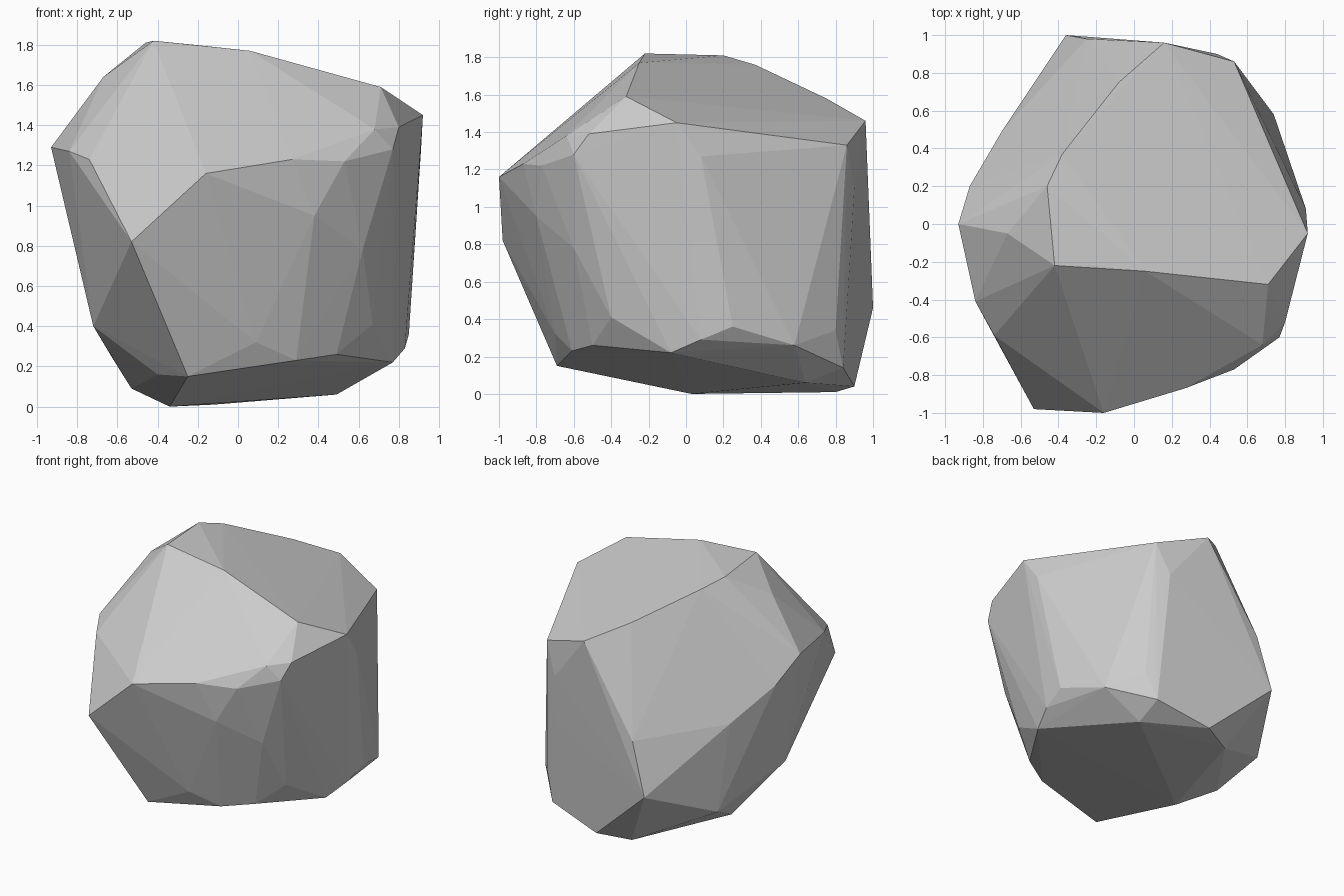
import bpy
import bmesh

# Corner points of the boulder, grouped by height (x, y, z)
crown = [
    (-.42, -.22, 1.82), (-.22, -.22, 1.80), (.06, -.25, 1.77), (.71, -.32, 1.59),
    (-.46, .20, 1.81), (-.38, .37, 1.76), (-.08, .75, 1.58), (.16, .96, 1.46),
    (-.67, -.05, 1.64),
]
shoulder = [
    (.92, -.05, 1.45), (.53, .86, 1.33), (.80, -.52, 1.39), (.77, -.60, 1.28),
    (.68, -.64, 1.38), (.53, -.77, 1.22), (.27, -.87, 1.23), (-.16, -1.0, 1.16),
    (-.53, -.98, .82), (-.74, -.59, 1.23), (-.84, -.41, 1.27), (-.93, 0, 1.29),
    (-.87, .20, 1.12),
]
waist = [
    (-.70, .49, .90), (-.25, .98, .84), (-.36, 1.0, .46), (.44, .90, 1.10),
    (.46, .88, .76), (.62, -.60, .78), (.38, -.80, .95), (.91, .08, 1.27),
    (.67, -.40, .41),
]
base = [
    (-.25, -.69, .15), (.09, -.70, .32), (.29, -.61, .23), (.49, -.50, .26),
    (.77, -.08, .22), (.83, .08, .29), (.85, .25, .36), (.74, .58, .26),
    (.57, .80, .34), (.50, .84, .14), (.10, .90, .04), (-.12, .80, .01),
    (.49, .64, .06), (-.34, .03, 0), (-.53, .23, .09), (-.63, .53, .25),
    (-.72, -.13, .40), (-.40, -.42, .16),
]

# Wrap the corners in a convex hull with flat facets
bm = bmesh.new()
for p in crown + shoulder + waist + base:
    bm.verts.new(p)
hull = bmesh.ops.convex_hull(bm, input=bm.verts[:])
unused = {g for g in hull["geom_interior"] if isinstance(g, bmesh.types.BMVert)}
bmesh.ops.delete(bm, geom=list(unused), context='VERTS')
bmesh.ops.recalc_face_normals(bm, faces=bm.faces[:])

mesh = bpy.data.meshes.new("boulder")
bm.to_mesh(mesh)
bm.free()
boulder = bpy.data.objects.new("boulder", mesh)
bpy.context.collection.objects.link(boulder)
